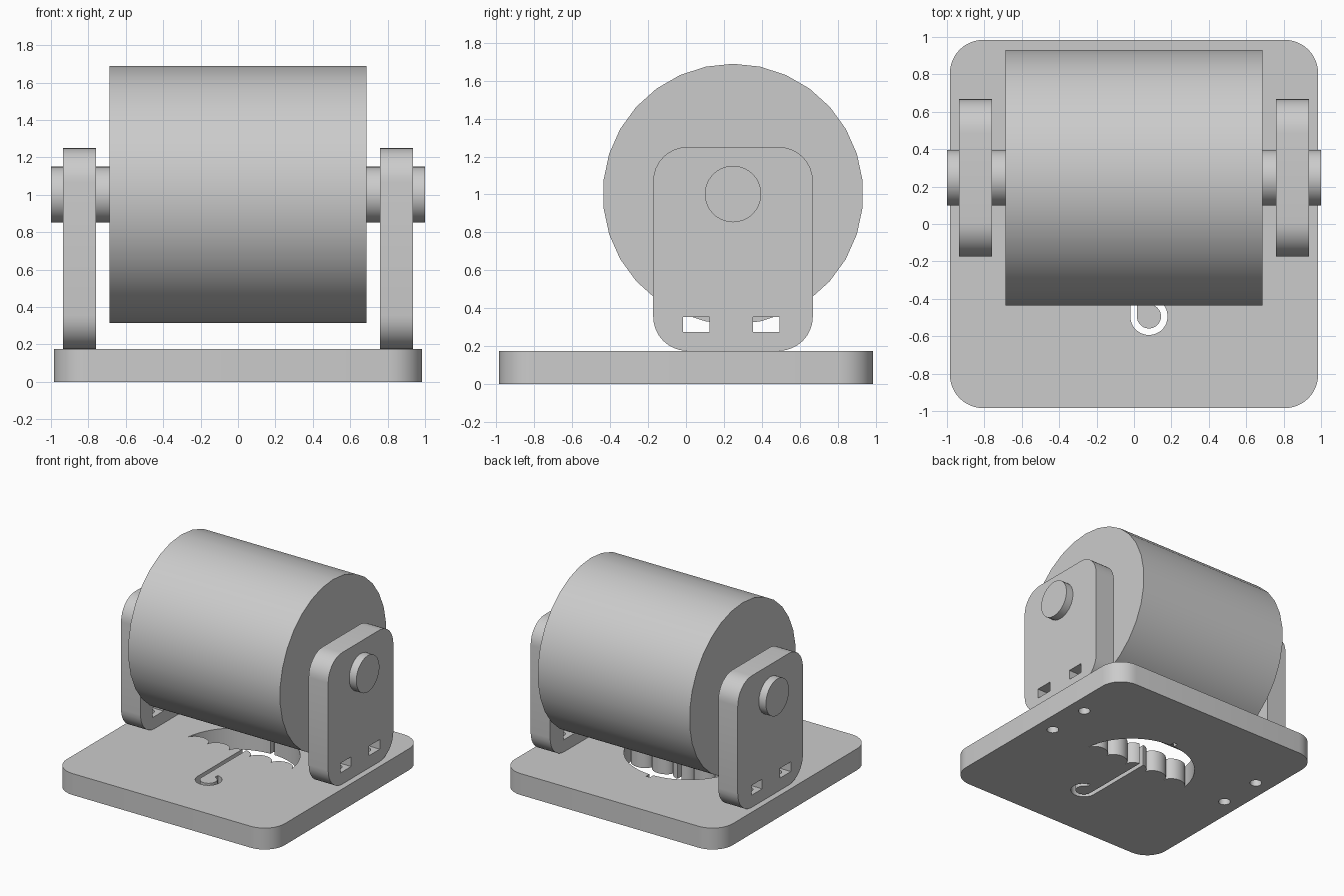
import bpy
import bmesh
from math import sin, cos, pi, radians

old = bpy.data.objects.get("Cube")
if old:
    bpy.data.objects.remove(old, do_unlink=True)

grey = bpy.data.materials.new("plain_grey")
grey.use_nodes = True
colour = (0.6, 0.6, 0.6, 1)
grey.diffuse_color = colour
grey.node_tree.nodes["Principled BSDF"].inputs["Base Color"].default_value = colour


def arc(cx, cy, r, start, end, n):
    """Points on an arc, angles in degrees."""
    angles = [radians(start + (end - start) * i / n) for i in range(n + 1)]
    return [(cx + r * cos(a), cy + r * sin(a)) for a in angles]


def circle(cx, cy, r, n=30):
    return arc(cx, cy, r, 90, 450, n)[:-1]


def rectangle(x0, x1, y0, y1):
    return [(x0, y0), (x1, y0), (x1, y1), (x0, y1)]


def rounded(x0, x1, y0, y1, r):
    pts = []
    corners = [(x1 - r, y1 - r), (x0 + r, y1 - r), (x0 + r, y0 + r), (x1 - r, y0 + r)]
    for i, (cx, cy) in enumerate(corners):
        pts += arc(cx, cy, r, 90 * i, 90 * i + 90, 8)
    return pts


def prism(name, profile, low, high, axis="z"):
    """Extrude a counterclockwise profile along z (xy profile) or x (yz profile)."""
    bm = bmesh.new()
    rings = []
    for w in (low, high):
        rings.append([bm.verts.new((u, v, w) if axis == "z" else (w, u, v)) for u, v in profile])
    bottom, top = rings
    bm.faces.new(bottom[::-1])
    bm.faces.new(top)
    for i in range(len(profile)):
        j = (i + 1) % len(profile)
        bm.faces.new((bottom[i], bottom[j], top[j], top[i]))
    bmesh.ops.recalc_face_normals(bm, faces=bm.faces)
    mesh = bpy.data.meshes.new(name)
    bm.to_mesh(mesh)
    bm.free()
    mesh.materials.append(grey)
    ob = bpy.data.objects.new(name, mesh)
    bpy.context.collection.objects.link(ob)
    return ob


def activate(ob):
    bpy.ops.object.select_all(action="DESELECT")
    ob.select_set(True)
    bpy.context.view_layer.objects.active = ob


def cut(ob, cutters):
    for cutter in cutters:
        cutter.hide_render = True
        mod = ob.modifiers.new("cut", "BOOLEAN")
        mod.operation = "DIFFERENCE"
        mod.solver = "EXACT"
        mod.object = cutter
        activate(ob)
        bpy.ops.object.modifier_apply(modifier=mod.name)
        bpy.data.objects.remove(cutter, do_unlink=True)


def smooth(ob):
    activate(ob)
    bpy.ops.object.shade_smooth_by_angle(angle=radians(30))


BASE_TOP = 0.175
AXLE_Y, AXLE_Z = 0.248, 1.002
BOLT_Y = (0.054, 0.424)
BOLT_X = 0.848

# Base plate with bolt holes
base = prism("base_plate", rounded(-0.985, 0.985, -0.985, 0.985, 0.18), 0, BASE_TOP)
cut(base, [prism("bolt_cutter", circle(s * BOLT_X, y, 0.045, 20), -0.1, 0.3)
           for s in (-1, 1) for y in BOLT_Y])

# Umbrella cut-out: domed canopy with scalloped hem, hooked shaft, spike
canopy = arc(0, -0.03, 0.477, 5, 175, 32)
scallops, half = 5, 0.475
step = 2 * half / scallops
for i in range(scallops):
    centre = -half + step * (i + 0.5)
    hem = arc(centre, 0.012, step / 2, 180, 0, 10)
    canopy += [(x, 0.012 + (y - 0.012) * 0.8) for x, y in hem[(i > 0):]]
handle = [(-0.0195, 0.16)]
handle += arc(0.08, -0.494, 0.0995, 180, 440, 28)
handle += arc(0.08, -0.494, 0.0645, 440, 180, 28)
handle += [(0.0155, 0.16)]
cut(base, [prism("canopy_cutter", canopy, -0.1, 0.3),
           prism("handle_cutter", handle, -0.11, 0.31),
           prism("spike_cutter", rectangle(-0.018, 0.018, 0.42, 0.49), -0.12, 0.32)])
smooth(base)

# Side supports with nut slots and bolt holes
for side, s in (("left", 1), ("right", -1)):
    low, high = sorted((s * 0.76, s * 0.936))
    support = prism(side + "_support", rounded(-0.173, 0.669, BASE_TOP, 1.25, 0.18), low, high, "x")
    for y in BOLT_Y:
        cut(support, [
            prism("slot_cutter", rectangle(y - 0.07, y + 0.07, 0.275, 0.354), low - 0.1, high + 0.1, "x"),
            prism("bolt_cutter", circle(s * BOLT_X, y, 0.045, 20), 0.1, 0.3)])
    smooth(support)

# Roller and its axle
smooth(prism("roller", circle(AXLE_Y, AXLE_Z, 0.687), -0.686, 0.686, "x"))
smooth(prism("axle", circle(AXLE_Y, AXLE_Z, 0.149), -1, 1, "x"))
